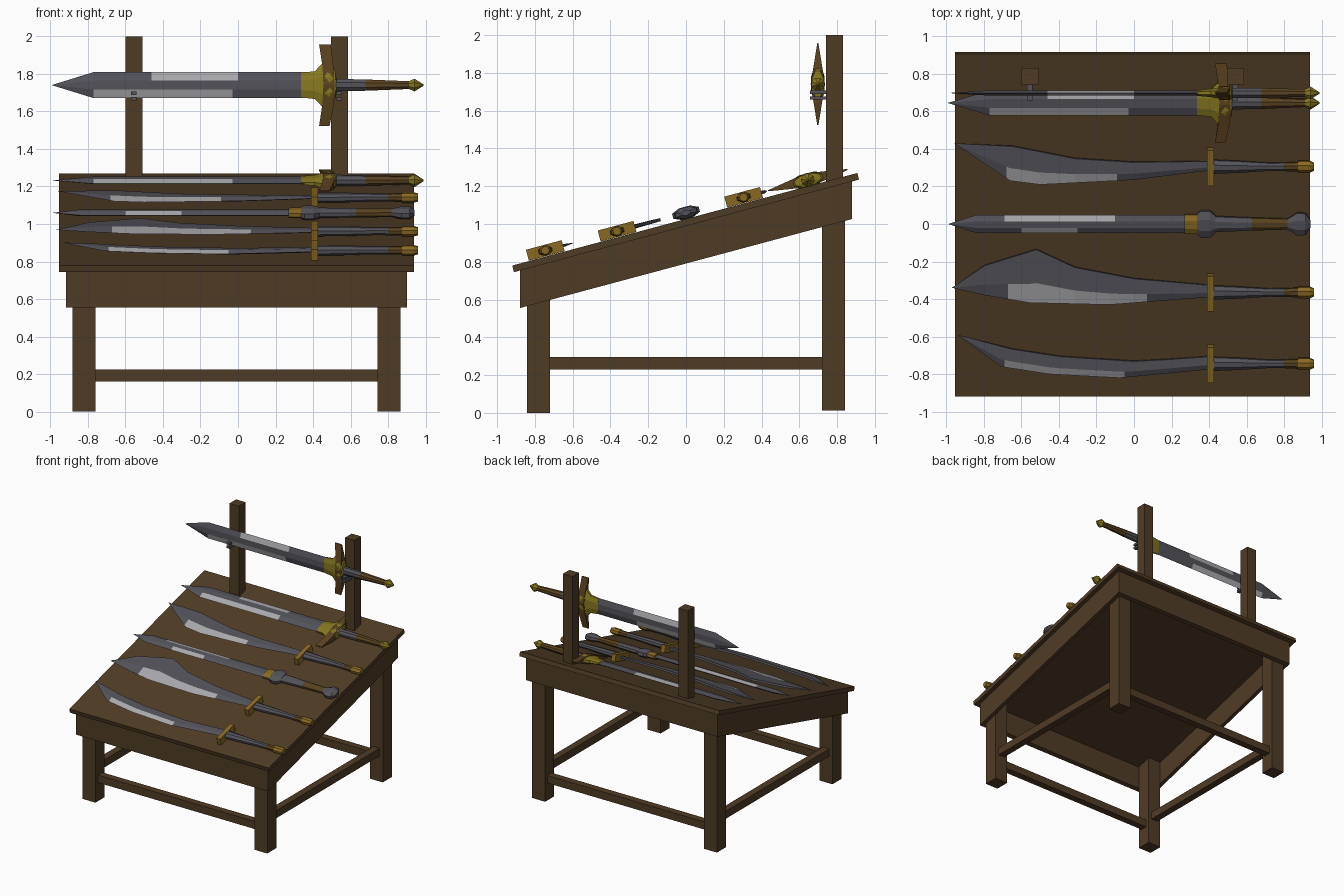
import bpy, bmesh, math
from mathutils import Matrix, Vector

if "Cube" in bpy.data.objects:
    bpy.data.objects.remove(bpy.data.objects["Cube"])

def material(name, rgb):
    m = bpy.data.materials.new(name)
    m.diffuse_color = (*rgb, 1)
    m.use_nodes = True
    m.node_tree.nodes["Principled BSDF"].inputs["Base Color"].default_value = m.diffuse_color
    return m

WOOD = material("dark wood", (0.078, 0.045, 0.018))
STEEL = material("dark steel", (0.085, 0.085, 0.102))
BRIGHT = material("bright steel", (0.40, 0.40, 0.42))
GOLD = material("old gold", (0.25, 0.19, 0.014))
BRONZE = material("bronze", (0.25, 0.14, 0.016))
LEATHER = material("brown leather", (0.105, 0.055, 0.014))

TILT = math.radians(15)
SLOPE = math.tan(TILT)
COS = math.cos(TILT)
CX = -0.008          # table centre in x


def loft(name, rings, mats, rule=None, frame=Matrix()):
    """Skin a list of equal rings; rule(strip, centre) picks the material."""
    bm = bmesh.new()
    vs = [[bm.verts.new(p) for p in r] for r in rings]
    n = len(rings[0])
    for a, b in zip(vs, vs[1:]):
        for i in range(n):
            f = bm.faces.new((a[i], a[(i + 1) % n], b[(i + 1) % n], b[i]))
            if rule:
                f.material_index = rule(i, f.calc_center_median())
    bm.faces.new(vs[0])
    f = bm.faces.new(vs[-1])
    if rule:
        f.material_index = rule(0, f.calc_center_median())
    bmesh.ops.remove_doubles(bm, verts=bm.verts, dist=1e-5)
    bmesh.ops.recalc_face_normals(bm, faces=bm.faces)
    me = bpy.data.meshes.new(name)
    bm.to_mesh(me)
    bm.free()
    for m in mats:
        me.materials.append(m)
    ob = bpy.data.objects.new(name, me)
    ob.matrix_world = frame
    bpy.context.collection.objects.link(ob)
    return ob


def prism(name, x0, x1, profile, mat=WOOD):
    """Extrude a y-z profile along x."""
    return loft(name, [[(x, y, z) for y, z in profile] for x in (x0, x1)], [mat])


def box(name, x0, x1, y0, y1, z0, z1, mat=WOOD, frame=Matrix()):
    prof = [(y0, z0), (y1, z0), (y1, z1), (y0, z1)]
    return loft(name, [[(x, y, z) for y, z in prof] for x in (x0, x1)], [mat], None, frame)


def under(y):        # underside of the sloping board
    return 0.755 + (y + 0.88) * SLOPE


def sloped(y0, y1, drop):
    return [(y0, under(y0) - drop), (y1, under(y1) - drop), (y1, under(y1)), (y0, under(y0))]


# --- table ---
prism("sloping_board", CX - 0.945, CX + 0.945,
      [(-0.92, 0.78), (0.907, 1.27), (0.916, 1.235), (-0.911, 0.745)])
for s, side in ((-1, "left"), (1, "right")):
    xa, xb = sorted((CX + s * 0.908, CX + s * 0.875))
    prism(side + "_apron", xa, xb, sloped(-0.88, 0.88, 0.2))
    la, lb = sorted((CX + s * 0.875, CX + s * 0.752))
    for y0, y1, z0, end in ((-0.842, -0.72, 0, "front"), (0.72, 0.842, 0.012, "back")):
        prism(f"{end}_{side}_leg", la, lb, [(y0, z0), (y1, z0), (y1, under(y1)), (y0, under(y0))])
    mid = CX + s * 0.8135
    box(side + "_stretcher", mid - 0.03, mid + 0.03, -0.72, 0.72, 0.23, 0.295)
    pa = -0.015 + s * 0.5475
    box(side + "_display_post", pa + 0.008 - 0.045, pa + 0.008 + 0.045, 0.74, 0.83, 1.22, 2.0)
    for z in (1.667, 1.697):
        box(side + "_post_peg", pa - 0.008, pa + 0.022, 0.657, 0.745, z - 0.009, z + 0.009, STEEL)
for y0, y1, end in ((-0.88, -0.846, "front"), (0.846, 0.88, "back")):
    prism(end + "_apron", CX - 0.875, CX + 0.875, sloped(y0, y1, 0.2))
    ym = math.copysign(0.781, y0)
    box(end + "_stretcher", CX - 0.752, CX + 0.752, ym - 0.03, ym + 0.03, 0.16, 0.225)


# --- sword helpers: local x along the sword, y across it, z through it ---
def on_board(y):
    z = 0.78 + (y + 0.92) * SLOPE + 0.033
    return Matrix.Translation((0, y, z)) @ Matrix.Rotation(TILT, 4, 'X')


def handle(name, frame, stations, mats, rule=None, n=8):
    """Lofted round part from (x, half width, half thickness) stations."""
    ang = [2 * math.pi * (i + 0.5) / n for i in range(n)]
    k = 1 / math.cos(math.pi / n)
    loft(name, [[(x, k * v * math.cos(a), k * w * math.sin(a)) for a in ang]
                for x, v, w in stations], mats, rule, frame)


def straight_blade(name, frame, tip, shoulder, root, hv, hw, upper, lower):
    """Flat hexagonal blade; upper and lower give the bright part of each bevel."""
    cuts = sorted({shoulder, root, *upper, *lower})
    rings = []
    for x, k in [(tip, 0)] + [(c, 1) for c in cuts]:
        v, m, w = hv * k, hv * 0.35 * k, hw * k
        rings.append([(x, v, 0), (x, m, w), (x, -m, w), (x, -v, 0), (x, -m, -w), (x, m, -w)])

    def rule(i, c):
        rng = upper if i in (0, 5) else lower if i in (2, 3) else (9, 9)
        return int(rng[0] < c.x < rng[1])
    loft(name, rings, [STEEL, BRIGHT], rule, frame)


def great_sword(name, frame):
    straight_blade(name + "_blade", frame, -0.993, -0.77, 0.36, 0.069, 0.014,
                   (-0.46, 0.0), (-0.769, -0.03))
    handle(name + "_gold_guard", frame,
           [(0.335, 0.066, 0.015), (0.41, 0.074, 0.022), (0.445, 0.112, 0.028),
            (0.49, 0.10, 0.036), (0.52, 0.07, 0.03), (0.525, 0.03, 0.025)], [GOLD])
    # wings tapering to thin ends
    rings = []
    for v, x0, x1, w in ((-0.217, 0.432, 0.488, 0.003), (-0.1, 0.45, 0.512, 0.022),
                         (0, 0.455, 0.515, 0.038), (0.1, 0.45, 0.508, 0.022),
                         (0.217, 0.432, 0.495, 0.003)):
        rings.append([(x0, v, -w), (x1, v, -w), (x1, v, w), (x0, v, w)])
    loft(name + "_guard_wings", rings, [LEATHER], None, frame)
    handle(name + "_grip", frame,
           [(0.52, 0.033, 0.028), (0.68, 0.03, 0.026), (0.93, 0.02, 0.02)],
           [STEEL, LEATHER], lambda i, c: int(c.x > 0.68))
    handle(name + "_pommel", frame,
           [(0.91, 0.02, 0.02), (0.94, 0.034, 0.034), (0.988, 0.004, 0.004)], [GOLD])


def curved_sword(name, y, back, edge, tip, bright):
    """Back and edge are (x, y) outlines as seen from above."""
    frame = on_board(y)

    def at(line, x):
        for (xa, ya), (xb, yb) in zip(line, line[1:]):
            if x <= xb:
                return ya + (yb - ya) * (x - xa) / (xb - xa)
        return line[-1][1]
    back, edge = [tip] + back, [tip] + edge
    rings = []
    for x in sorted({p[0] for p in back + edge} | set(bright)):
        b, e = (at(back, x) - y) / COS, (at(edge, x) - y) / COS
        m = e + (b - e) * 0.38
        w = 0.012 * min(1, (b - e) / 0.08)
        rings.append([(x, b, w * 0.7), (x, m, w), (x, e, 0), (x, m, -w), (x, b, -w * 0.7)])
    loft(name + "_blade", rings, [STEEL, BRIGHT],
         lambda i, c: int(i in (1, 2) and bright[0] < c.x < bright[1]), frame)
    box(name + "_guard", 0.388, 0.425, -0.098, 0.098, -0.03, 0.03, BRONZE, frame)
    handle(name + "_grip", frame,
           [(0.42, 0.037, 0.024), (0.56, 0.031, 0.024), (0.72, 0.021, 0.02),
            (0.8, 0.022, 0.02), (0.89, 0.026, 0.022)],
           [STEEL, LEATHER], lambda i, c: int(c.x > 0.8))
    handle(name + "_end_cap", frame,
           [(0.875, 0.031, 0.026), (0.935, 0.031, 0.026), (0.96, 0.02, 0.02)], [BRONZE])


# --- swords ---
great_sword("upper_great_sword",
            Matrix.Translation((0, 0.698, 1.74)) @ Matrix.Rotation(math.pi / 2, 4, 'X'))
great_sword("lower_great_sword", on_board(0.645))

curved_sword("broad_scimitar", 0.305,
             [(-0.645, 0.415), (-0.315, 0.35), (0, 0.33), (0.4, 0.335)],
             [(-0.66, 0.23), (-0.5, 0.21), (0, 0.235), (0.4, 0.285)],
             (-0.96, 0.43), (-0.68, -0.09))
curved_sword("peaked_scimitar", -0.365,
             [(-0.795, -0.22), (-0.52, -0.135), (-0.315, -0.23), (0, -0.29), (0.4, -0.325)],
             [(-0.795, -0.38), (-0.555, -0.42), (-0.13, -0.43), (0.4, -0.39)],
             (-0.97, -0.34), (-0.67, 0.07))
curved_sword("slim_scimitar", -0.745,
             [(-0.65, -0.665), (-0.39, -0.705), (0, -0.73), (0.19, -0.72), (0.4, -0.705)],
             [(-0.71, -0.76), (-0.45, -0.80), (-0.075, -0.82), (0.19, -0.795), (0.4, -0.775)],
             (-0.94, -0.59), (-0.69, -0.05))

# short straight sword in the middle
f = on_board(0.0)
straight_blade("short_sword_blade", f, -0.99, -0.84, 0.29, 0.05, 0.014, (-0.69, -0.1), (-0.6, -0.3))
handle("short_sword_collar", f, [(0.268, 0.052, 0.022), (0.34, 0.052, 0.024)], [BRONZE])
handle("short_sword_guard", f,
       [(0.335, 0.055, 0.026), (0.355, 0.073, 0.032), (0.405, 0.073, 0.032), (0.435, 0.045, 0.026)], [STEEL])
handle("short_sword_grip", f, [(0.43, 0.042, 0.024), (0.63, 0.034, 0.022), (0.84, 0.028, 0.02)],
       [STEEL, LEATHER], lambda i, c: int(c.x > 0.63))
handle("short_sword_pommel", f,
       [(0.815, 0.026, 0.02), (0.87, 0.062, 0.028), (0.915, 0.058, 0.028), (0.94, 0.02, 0.014)], [STEEL])
